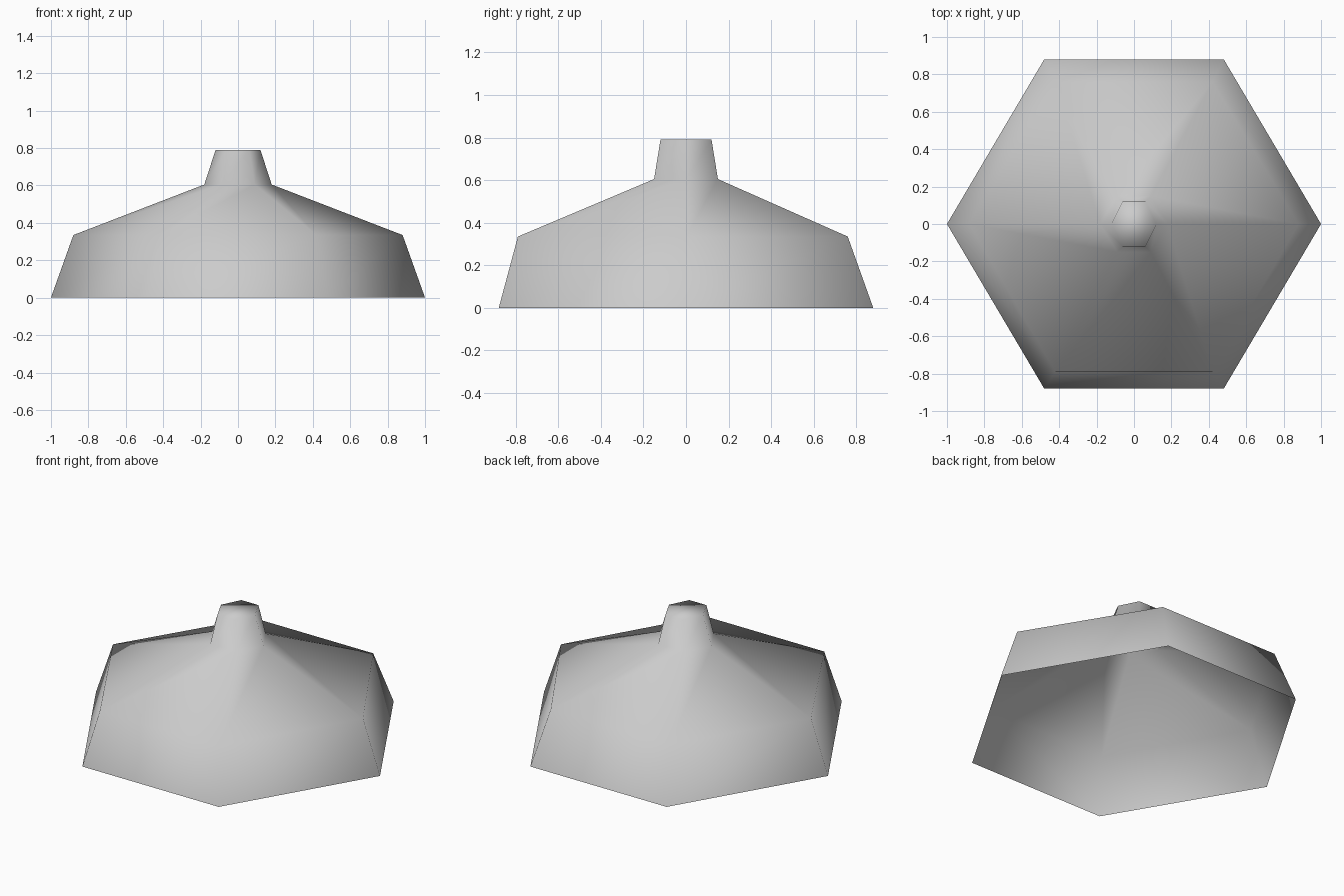
import bpy
import bmesh

cube = bpy.data.objects.get("Cube")
if cube:
    bpy.data.objects.remove(cube, do_unlink=True)

# Plain grey finish
grey = bpy.data.materials.new("light_grey")
grey.use_nodes = True
colour = (0.6, 0.6, 0.6, 1)
grey.diffuse_color = colour
grey.node_tree.nodes["Principled BSDF"].inputs["Base Color"].default_value = colour


def hexagon(bm, z, tip, flat, front, back):
    """Ring of six corners: tips on the x axis, flat sides front and back."""
    corners = [(tip, 0), (flat, back), (-flat, back),
               (-tip, 0), (-flat, -front), (flat, -front)]
    return [bm.verts.new((x, y, z)) for x, y in corners]


# Rings from the open rim up to the closed neck: z, tip, flat, front, back
sections = [
    (0.00, 1.00, 0.48, 0.88, 0.88),   # open rim
    (0.335, 0.88, 0.42, 0.79, 0.76),  # shoulder
    (0.605, 0.18, 0.09, 0.15, 0.15),  # foot of neck
    (0.79, 0.12, 0.06, 0.12, 0.12),   # top of neck
]
bm = bmesh.new()
rings = [hexagon(bm, *section) for section in sections]

# Sides between neighbouring rings, then the neck cap
for low, high in zip(rings, rings[1:]):
    for i in range(6):
        j = (i + 1) % 6
        bm.faces.new((low[i], low[j], high[j], high[i]))
bm.faces.new(rings[-1])

# The whole shell is one smooth surface
for face in bm.faces:
    face.smooth = True

mesh = bpy.data.meshes.new("hexagonal_shade")
bm.to_mesh(mesh)
bm.free()
mesh.materials.append(grey)
shade = bpy.data.objects.new("hexagonal_shade", mesh)
bpy.context.collection.objects.link(shade)
